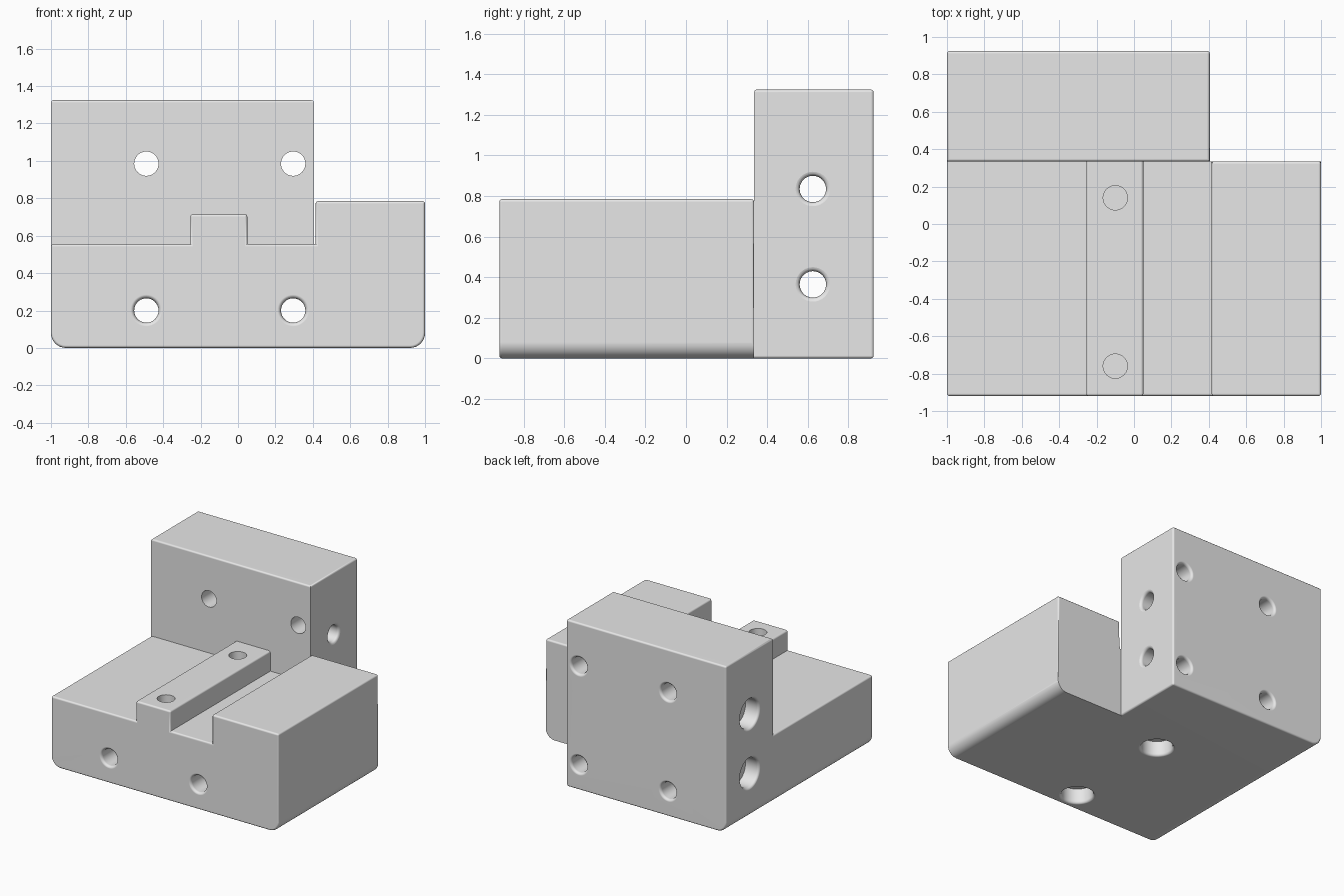
import bpy, bmesh, math
from mathutils import Matrix, Vector

if "Cube" in bpy.data.objects:
    bpy.data.objects.remove(bpy.data.objects["Cube"])

FRONT, SEAM, BACK = -0.92, 0.335, 0.925   # y of front, base/upright joint, back
LEDGE, BEVEL, CORNER = 0.555, 0.014, 0.08
BLOCK_X, STEP_X = 0.405, 0.415

grey = bpy.data.materials.new("machined grey")
grey.use_nodes = True
grey.diffuse_color = (0.8, 0.8, 0.8, 1)
grey.node_tree.nodes["Principled BSDF"].inputs["Base Color"].default_value = (0.8, 0.8, 0.8, 1)


def make_object(name, bm):
    bmesh.ops.recalc_face_normals(bm, faces=bm.faces)
    mesh = bpy.data.meshes.new(name)
    bm.to_mesh(mesh)
    bm.free()
    mesh.materials.append(grey)
    obj = bpy.data.objects.new(name, mesh)
    bpy.context.collection.objects.link(obj)
    return obj


def bottom_corner(cx, start):
    """Rounded lower corner as x, z points."""
    return [(cx + CORNER * math.cos(a), CORNER + CORNER * math.sin(a))
            for a in (start + i * math.pi / 16 for i in range(9))]


def extruded(name, profile, y0, y1, wants_bevel):
    """Extrude an x, z profile along y and round its chosen convex edges."""
    bm = bmesh.new()
    face = bm.faces.new([bm.verts.new((x, y0, z)) for x, z in profile])
    new = bmesh.ops.extrude_face_region(bm, geom=[face])["geom"]
    verts = [v for v in new if isinstance(v, bmesh.types.BMVert)]
    bmesh.ops.translate(bm, verts=verts, vec=(0, y1 - y0, 0))
    bmesh.ops.recalc_face_normals(bm, faces=bm.faces)
    edges = [e for e in bm.edges if e.calc_face_angle_signed() > 0.7
             and wants_bevel((e.verts[0].co + e.verts[1].co) / 2)]
    bmesh.ops.bevel(bm, geom=edges, offset=BEVEL, segments=3, profile=0.5, affect='EDGES')
    return make_object(name, bm)


def apply_boolean(obj, other, operation):
    mod = obj.modifiers.new(operation.lower(), 'BOOLEAN')
    mod.object, mod.operation, mod.solver = other, operation, 'EXACT'
    bpy.context.view_layer.objects.active = obj
    bpy.ops.object.modifier_apply(modifier=mod.name)
    bpy.data.objects.remove(other)


def lip(r):
    """Rounded hole mouth as depth, radius points, starting outside the face."""
    f = 0.02
    return [(-0.03, r + f), (0, r + f), (0.002, r + f * 0.6), (0.008, r + f * 0.25), (f, r)]


def add_hole(bm, origin, direction, profile):
    """Turn a depth, radius profile around a drilling axis."""
    turn = Vector((0, 0, 1)).rotation_difference(Vector(direction)).to_matrix().to_4x4()
    matrix = Matrix.Translation(origin) @ turn
    n = 40
    rings = [[bm.verts.new(matrix @ Vector((r * math.cos(2 * math.pi * i / n),
                                            r * math.sin(2 * math.pi * i / n), d)))
              for i in range(n)] for d, r in profile]
    bm.faces.new(rings[0])
    bm.faces.new(rings[-1])
    for a, b in zip(rings, rings[1:]):
        for i in range(n):
            j = (i + 1) % n
            bm.faces.new((a[i], a[j], b[j], b[i]))


def far_lip(r, length):
    return [(length - d, rad) for d, rad in reversed(lip(r))]


# Base with guide rail and raised side step
left_round = bottom_corner(-1 + CORNER, math.pi)
right_round = bottom_corner(1 - CORNER, 1.5 * math.pi)
base = extruded(
    "base_with_upright",
    left_round + right_round + [
        (1, 0.785), (STEP_X, 0.785), (STEP_X, LEDGE), (0.05, LEDGE),
        (0.05, 0.715), (-0.255, 0.715), (-0.255, LEDGE), (-1, LEDGE)],
    FRONT, SEAM,
    lambda c: c.y < SEAM - 0.01 or (c.x > 0.41 and c.z > 0.1))

# Upright block, merged into the base
upright = extruded(
    "upright_block",
    left_round + [(BLOCK_X, 0), (BLOCK_X, 1.325), (-1, 1.325)],
    SEAM, BACK,
    lambda c: c.y > SEAM + 0.01 or c.z > 1)
apply_boolean(base, upright, 'UNION')

# Drilled holes
R, BORE, BORE_DEPTH = 0.065, 0.115, 0.12
bm = bmesh.new()
for x in (-0.49, 0.295):
    # long holes through base and upright, short ones through the upright only
    length = BACK - FRONT
    add_hole(bm, (x, FRONT, 0.2), (0, 1, 0), lip(R) + far_lip(R, length))
    length = BACK - SEAM
    add_hole(bm, (x, SEAM, 0.985), (0, 1, 0), [(-0.03, R)] + far_lip(R, length))
for z in (0.365, 0.835):
    # counterbored cross holes
    add_hole(bm, (-1, 0.625, z), (1, 0, 0),
             lip(BORE) + [(BORE_DEPTH, BORE), (BORE_DEPTH, R)] + far_lip(R, 1 + BLOCK_X))
for y in (-0.76, 0.14):
    # blind holes in the rail and bores underneath
    add_hole(bm, (-0.1, y, 0.715), (0, 0, -1), [(-0.03, R), (0.3, R)])
    add_hole(bm, (-0.1, y, 0), (0, 0, 1), lip(BORE) + [(BORE_DEPTH, BORE)])
cutter = make_object("hole_cutter", bm)
cutter.hide_render = True
apply_boolean(base, cutter, 'DIFFERENCE')

# Smooth the rounded edges while keeping the faces flat
bpy.ops.object.select_all(action='DESELECT')
base.select_set(True)
bpy.context.view_layer.objects.active = base
bpy.ops.object.shade_smooth_by_angle(angle=math.radians(40))
weighted = base.modifiers.new("flat_face_normals", 'WEIGHTED_NORMAL')
weighted.keep_sharp = True
